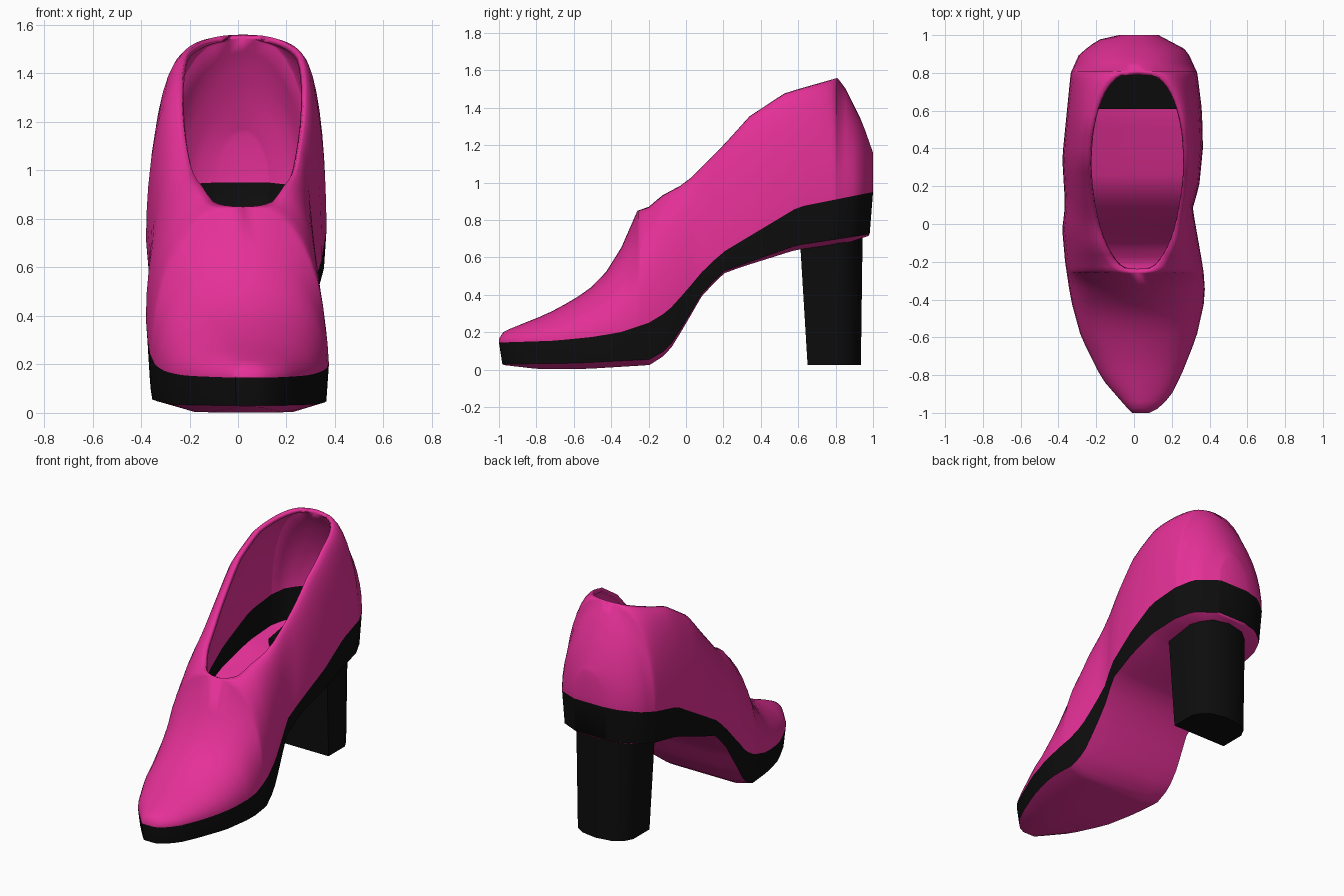
import bpy, bmesh, math

if "Cube" in bpy.data.objects:
    bpy.data.objects.remove(bpy.data.objects["Cube"])


def material(name, rgb):
    m = bpy.data.materials.new(name)
    m.use_nodes = True
    m.diffuse_color = (*rgb, 1)
    node = next(n for n in m.node_tree.nodes if n.type == "BSDF_PRINCIPLED")
    node.inputs["Base Color"].default_value = (*rgb, 1)
    node.inputs["Roughness"].default_value = 0.6
    return m


PINK = material("hot pink", (0.78, 0.03, 0.31))
BLACK = material("black", (0.004, 0.004, 0.004))


def make_object(name, bm, materials, angle):
    mesh = bpy.data.meshes.new(name)
    bm.to_mesh(mesh)
    bm.free()
    for m in materials:
        mesh.materials.append(m)
    obj = bpy.data.objects.new(name, mesh)
    bpy.context.collection.objects.link(obj)
    bpy.ops.object.select_all(action="DESELECT")
    obj.select_set(True)
    bpy.context.view_layer.objects.active = obj
    bpy.ops.object.shade_smooth_by_angle(angle=math.radians(angle))
    return obj


def sample(keys, y):
    """Value at y on a polyline of (y, value) pairs."""
    for (y0, v0), (y1, v1) in zip(keys, keys[1:]):
        if y <= y1:
            return v0 + (v1 - v0) * max(0, (y - y0) / (y1 - y0))
    return keys[-1][1]


# Plan outline of each side, toe to heel
RIGHT = [(-1, -0.01), (-0.97, -0.04), (-0.82, -0.17), (-0.6, -0.28), (-0.4, -0.335),
         (-0.2, -0.365), (-0.03, -0.38), (0.1, -0.365), (0.35, -0.38), (0.6, -0.355),
         (0.8, -0.335), (0.9, -0.29), (0.975, -0.19), (1, -0.08)]
LEFT = [(-1, 0.08), (-0.97, 0.14), (-0.9, 0.2), (-0.8, 0.25), (-0.6, 0.33),
        (-0.4, 0.375), (-0.3, 0.375), (-0.2, 0.36), (0, 0.325), (0.08, 0.31),
        (0.2, 0.345), (0.4, 0.365), (0.6, 0.36), (0.8, 0.335), (0.92, 0.28), (1, 0.13)]
# Side profiles: crest, band top, band bottom
CREST = [(-1, 0.165), (-0.975, 0.205), (-0.74, 0.3), (-0.6, 0.375), (-0.48, 0.46),
         (-0.38, 0.58), (-0.31, 0.73), (-0.26, 0.85), (-0.2, 0.87), (-0.13, 0.93),
         (0, 1), (0.2, 1.2), (0.34, 1.355), (0.53, 1.48), (0.81, 1.56),
         (0.85, 1.51), (0.94, 1.33), (1, 1.16)]
BAND_TOP = [(-1, 0.145), (-0.7, 0.155), (-0.5, 0.175), (-0.35, 0.2), (-0.2, 0.25),
            (-0.1, 0.31), (0, 0.42), (0.1, 0.54), (0.2, 0.63), (0.6, 0.87), (1, 0.95)]
BAND_BOTTOM = [(-1, 0.03), (-0.6, 0.035), (-0.2, 0.055), (-0.1, 0.11), (0, 0.26),
               (0.08, 0.4), (0.2, 0.525), (0.6, 0.665), (1, 0.725)]
KEEL_DROP = [(-1, 0.005), (-0.8, 0.03), (-0.5, 0.033), (-0.2, 0.03), (0, 0.015),
             (0.3, 0.012), (0.6, 0.025), (0.9, 0.028), (1, 0.01)]
CENTRE = [(-1, 0.035), (-0.26, 0.02), (1, 0.02)]
FRONT, BACK = -0.26, 0.81     # ends of the foot opening
ARC = 9                       # wall segments above the band


def stations():
    toe = [-1 + (FRONT + 1) * (k / 12) ** 1.4 for k in range(12)]
    mid = [FRONT + (BACK - FRONT) * (1 - math.cos(math.pi * k / 26)) / 2 for k in range(27)]
    heel = [1 - (1 - BACK) * (1 - k / 7) ** 1.7 for k in range(1, 8)]
    return toe + mid + heel


def half_section(y, outline):
    """Points of one side from the sole centre up to the crest or rim."""
    w, c = sample(outline, y), sample(CENTRE, y)
    side = 1 if w > c else -1
    u = min(1, max(0, (y - FRONT) / (BACK - FRONT)))
    rim = c + side * 0.25 * (4 * u * (1 - u)) ** 0.42 * (0.92 + 0.16 * u)
    low, high, crest = (sample(t, y) for t in (BAND_BOTTOM, BAND_TOP, CREST))
    keel = low - sample(KEEL_DROP, y)
    pts = [(c, y * 0.975, keel), (c + (w - c) * 0.65, y * 0.975, keel),
           (c + (w - c) * 0.97, y * 0.982, low)]
    for k in range(ARC + 1):
        a = math.pi / 2 * k / ARC
        pts.append((rim + (w - rim) * math.cos(a), y, high + (crest - high) * math.sin(a)))
    return pts


# Shoe shell: lofted sections, open over the foot, with the black welt band
bm = bmesh.new()
rings = []
for y in stations():
    loop = half_section(y, RIGHT)[::-1] + half_section(y, LEFT)[1:]
    rings.append([bm.verts.new(p) for p in loop])
count = len(rings[0])
for a, b in zip(rings, rings[1:]):
    for j in range(count - 1):
        f = bm.faces.new((a[j], b[j], b[j + 1], a[j + 1]))
        f.material_index = int(j in (ARC, count - 2 - ARC))
for ring, flip in ((rings[0], 1), (rings[-1], -1)):
    # Split each end cap into strips so the band colour continues across it
    for j in range(count // 2):
        k = count - 1 - j
        quad = [ring[j], ring[j + 1], ring[k - 1], ring[k]]
        quad = list(dict.fromkeys(quad))
        f = bm.faces.new(quad[::flip])
        f.material_index = int(j == ARC)
bmesh.ops.remove_doubles(bm, verts=bm.verts, dist=0.0005)
shell = make_object("shoe_shell", bm, [PINK, BLACK], 42)
wall = shell.modifiers.new("wall thickness", "SOLIDIFY")
wall.thickness = 0.025
wall.offset = -1

# Block heel: flat front, rounded back, top slanted with the sole
bm = bmesh.new()
FOOTPRINT = [(-1, 0), (1, 0), (1, 0.6), (0.85, 0.8), (0.55, 0.94), (0, 1),
             (-0.55, 0.94), (-0.85, 0.8), (-1, 0.6)]
bottom = [bm.verts.new((0.015 + 0.2 * x, 0.65 + 0.285 * t, 0.025)) for x, t in FOOTPRINT]
top = [bm.verts.new((0.015 + 0.215 * x, 0.608 + 0.337 * t, 0.715 + 0.06 * t))
       for x, t in FOOTPRINT]
bm.faces.new(bottom[::-1])
bm.faces.new(top)
for i in range(len(top)):
    n = (i + 1) % len(top)
    bm.faces.new((bottom[i], bottom[n], top[n], top[i]))
make_object("block_heel", bm, [BLACK], 35)
